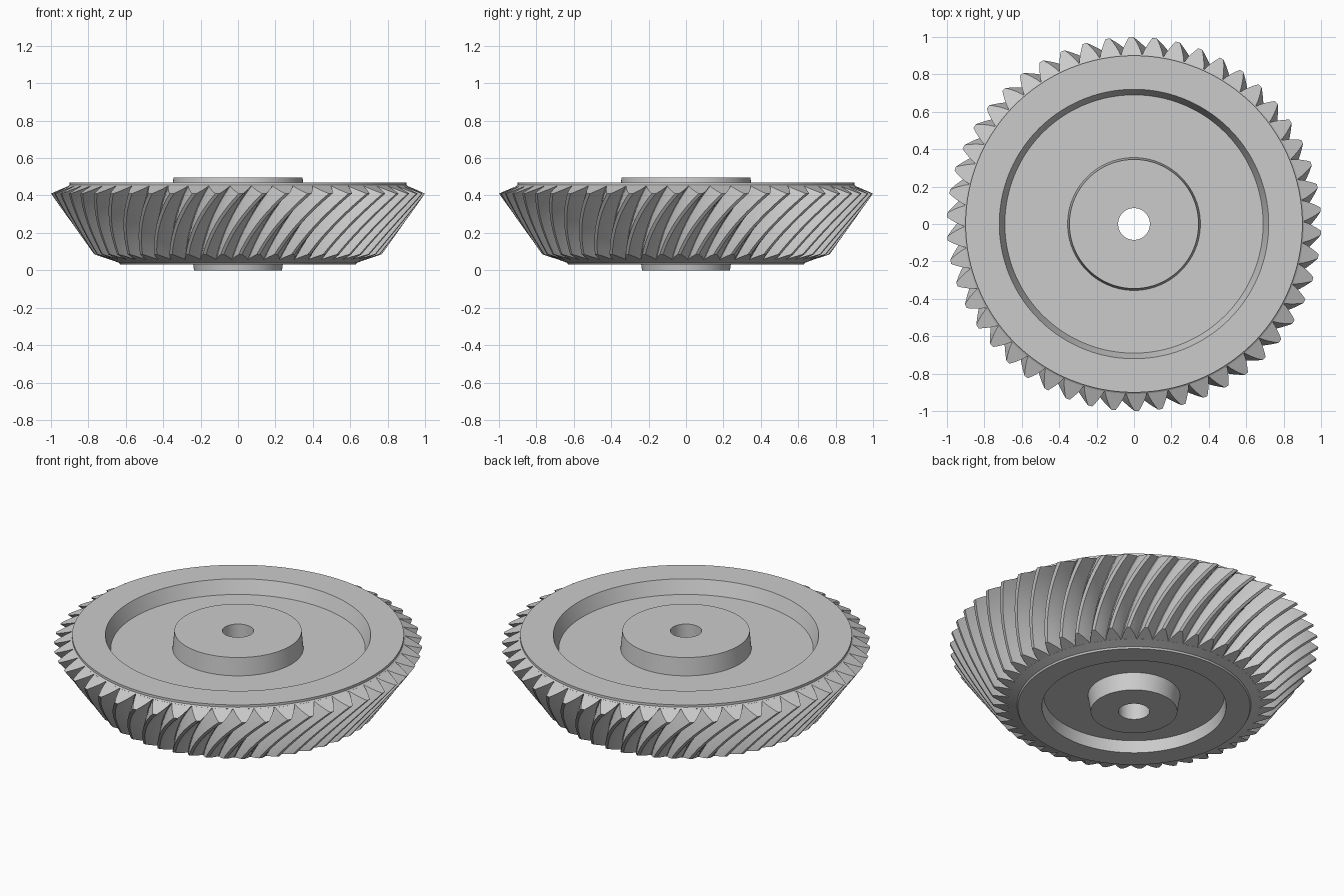
import bpy, bmesh, math

if "Cube" in bpy.data.objects:
    bpy.data.objects.remove(bpy.data.objects["Cube"])

TEETH = 50
PITCH = 2 * math.pi / TEETH
SEG = 150
STATIONS = 10


def finish(name, bm, angle):
    bmesh.ops.recalc_face_normals(bm, faces=bm.faces)
    mesh = bpy.data.meshes.new(name)
    bm.to_mesh(mesh)
    bm.free()
    obj = bpy.data.objects.new(name, mesh)
    bpy.context.collection.objects.link(obj)
    bpy.ops.object.select_all(action='DESELECT')
    obj.select_set(True)
    bpy.context.view_layer.objects.active = obj
    bpy.ops.object.shade_smooth_by_angle(angle=math.radians(angle))
    return obj


def polar(r, a, z):
    return (r * math.cos(a), r * math.sin(a), z)


def lerp(a, b, t):
    return a + (b - a) * t


# Gear blank: closed profile (radius, height) turned around z, including the bore
profile = [(.085, 0), (.235, 0), (.25, .10), (.49, .10), (.50, .03), (.63, .03),
           (.635, .04), (.685, .058), (.908, .45), (.90, .456), (.90, .47),
           (.72, .47), (.69, .39), (.355, .39), (.345, .495), (.085, .495)]
bm = bmesh.new()
rings = [[bm.verts.new(polar(r, 2 * math.pi * i / SEG, z)) for i in range(SEG)]
         for r, z in profile]
for k, ring in enumerate(rings):
    nxt = rings[(k + 1) % len(rings)]
    for i in range(SEG):
        j = (i + 1) % SEG
        bm.faces.new((ring[i], ring[j], nxt[j], nxt[i]))
finish("gear_blank", bm, 25)

# Spiral teeth: each lofted from the small end (t=0) to the large end (t=1)
SECTION = [(-.06, .50), (.25, .405), (.5, .31), (.75, .205), (1, .09)]  # depth, half width
SECTION = [(d, -w) for d, w in SECTION] + [(d, w) for d, w in reversed(SECTION)]


def tooth_section(bm, centre, t):
    root = (lerp(.685, .908, t), lerp(.058, .45, t))
    tip = (lerp(.768, 1.0, t), lerp(.085, .41, t))
    twist = -.25 * (1 - t) + .06 * t * (1 - t) * -1
    return [bm.verts.new(polar(lerp(root[0], tip[0], d), centre + twist + w * PITCH,
                               lerp(root[1], tip[1], d))) for d, w in SECTION]


bm = bmesh.new()
for n in range(TEETH):
    centre = math.pi / 2 + .015 + n * PITCH
    loft = [tooth_section(bm, centre, s / STATIONS) for s in range(STATIONS + 1)]
    for a, b in zip(loft, loft[1:]):
        for i in range(len(a)):
            j = (i + 1) % len(a)
            bm.faces.new((a[i], a[j], b[j], b[i]))
    bm.faces.new(loft[0])
    bm.faces.new(loft[-1])
finish("spiral_teeth", bm, 30)
